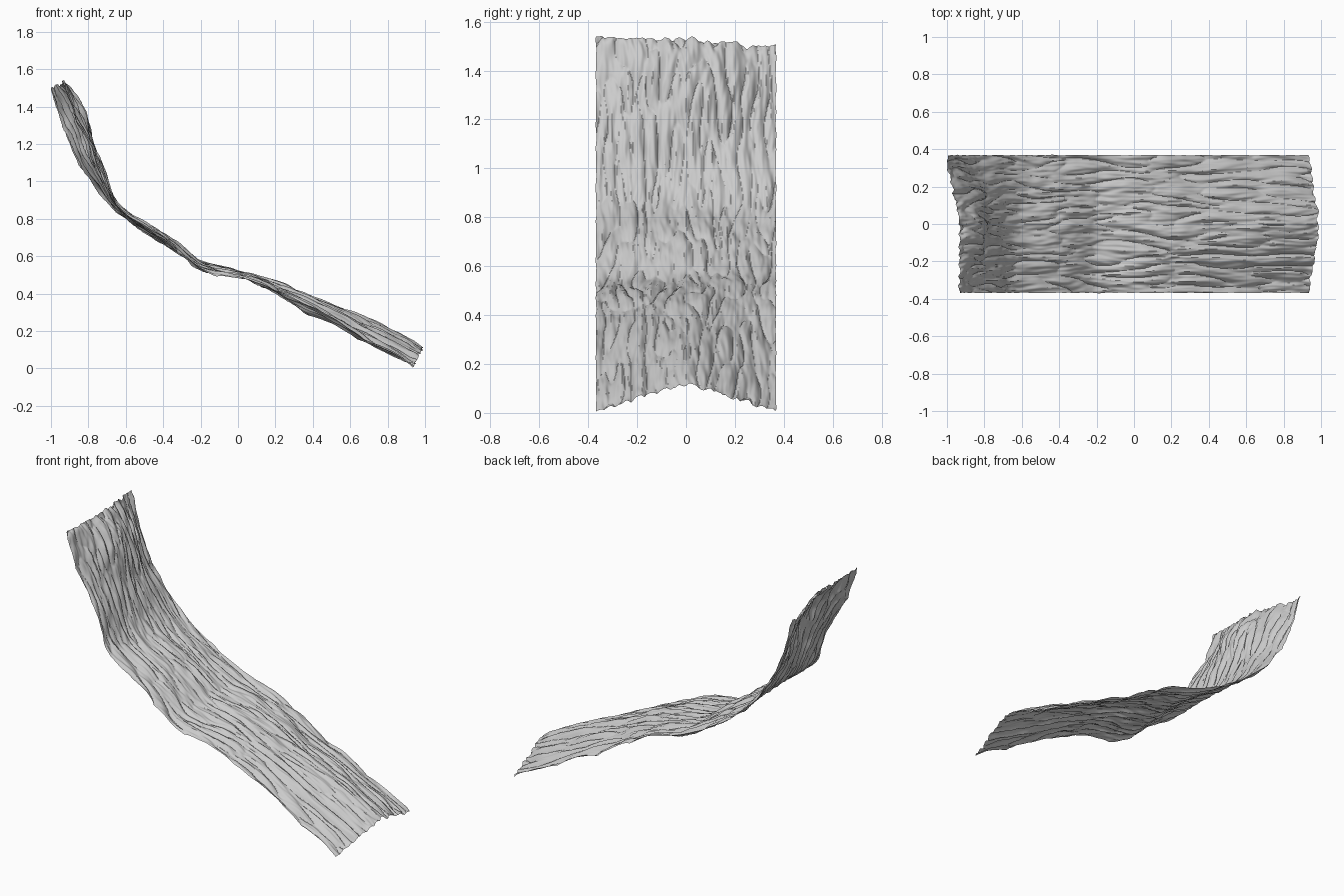
import bpy, bmesh
from mathutils import Vector, noise

if "Cube" in bpy.data.objects:
    bpy.data.objects.remove(bpy.data.objects["Cube"])

# Lengthwise profiles (x, z) from the top end to the bottom end
FRONT = [(-.93, 1.54), (-.86, 1.33), (-.73, 1.11), (-.64, .88), (-.39, .69),
         (-.2, .54), (.08, .47), (.34, .35), (.65, .18), (.94, .015)]
MID = [(-.93, 1.53), (-.81, 1.38), (-.75, 1.12), (-.62, .86), (-.4, .73),
       (-.19, .57), (.1, .5), (.37, .4), (.7, .27), (.99, .12)]
BACK = [(-1, 1.5), (-.93, 1.28), (-.82, 1.07), (-.63, .84), (-.42, .69),
        (-.18, .56), (.08, .475), (.34, .32), (.65, .165), (.94, .02)]
NU, NV, HALF = 280, 180, .368


def spline(points, t):
    """Catmull-Rom point at t in 0..1."""
    n = len(points) - 1
    i = min(int(t * n), n - 1)
    f = t * n - i
    p = [Vector(points[min(max(k, 0), n)]) for k in range(i - 1, i + 3)]
    return (p[1] * 2 + (p[2] - p[0]) * f
            + (p[0] * 2 - p[1] * 5 + p[2] * 4 - p[3]) * f * f
            + (p[1] * 3 - p[0] - p[2] * 3 + p[3]) * f ** 3) * .5


def grain(t, y):
    """Long ridges with sharp grooves that run down the slope."""
    w = y + .02 * noise.noise(Vector((t * 7, y * 5, 7)))
    broad = noise.noise(Vector((t * 6, w * 7, 1))) * .012
    ridge = abs(noise.noise(Vector((t * 9, w * 18, 3)))) ** .7 * .03 - .012
    fine = noise.noise(Vector((t * 28, w * 60, 5))) * .007
    bumps = noise.noise(Vector((t * 30, w * 20, 8))) * .003
    return broad + ridge + fine + bumps


# Curved grooved sheet
bm = bmesh.new()
rows = []
for i in range(NU + 1):
    t = i / NU
    f, m, b = spline(FRONT, t), spline(MID, t), spline(BACK, t)
    d = (spline(MID, min(t + .02, 1)) - spline(MID, max(t - .02, 0))).normalized()
    row = []
    for j in range(NV + 1):
        s = 2 * j / NV - 1
        y = s * HALF
        k = abs(s)
        k = .55 * k + .45 * k * k * (3 - 2 * k)
        p = m.lerp(f if s < 0 else b, k)
        # ragged ends slide along the slope, grain lifts off it
        rag = .02 * noise.noise(Vector((y * 22, t * 3, 11))) * abs(2 * t - 1) ** 6
        h = grain(t, y)
        p = p + d * rag + Vector((-d.y, d.x)) * h
        edge = .004 * noise.noise(Vector((t * 40, s, 9))) if k > .999 else 0
        row.append(bm.verts.new((min(max(p.x, -1), 1), y + edge, max(p.y, 0))))
    rows.append(row)
for r0, r1 in zip(rows, rows[1:]):
    for j in range(NV):
        bm.faces.new((r0[j], r1[j], r1[j + 1], r0[j + 1]))

mesh = bpy.data.meshes.new("grooved_slope")
bm.to_mesh(mesh)
bm.free()
slope = bpy.data.objects.new("grooved_slope", mesh)
bpy.context.collection.objects.link(slope)
bpy.context.view_layer.objects.active = slope
slope.select_set(True)
bpy.ops.object.shade_smooth_by_angle()
